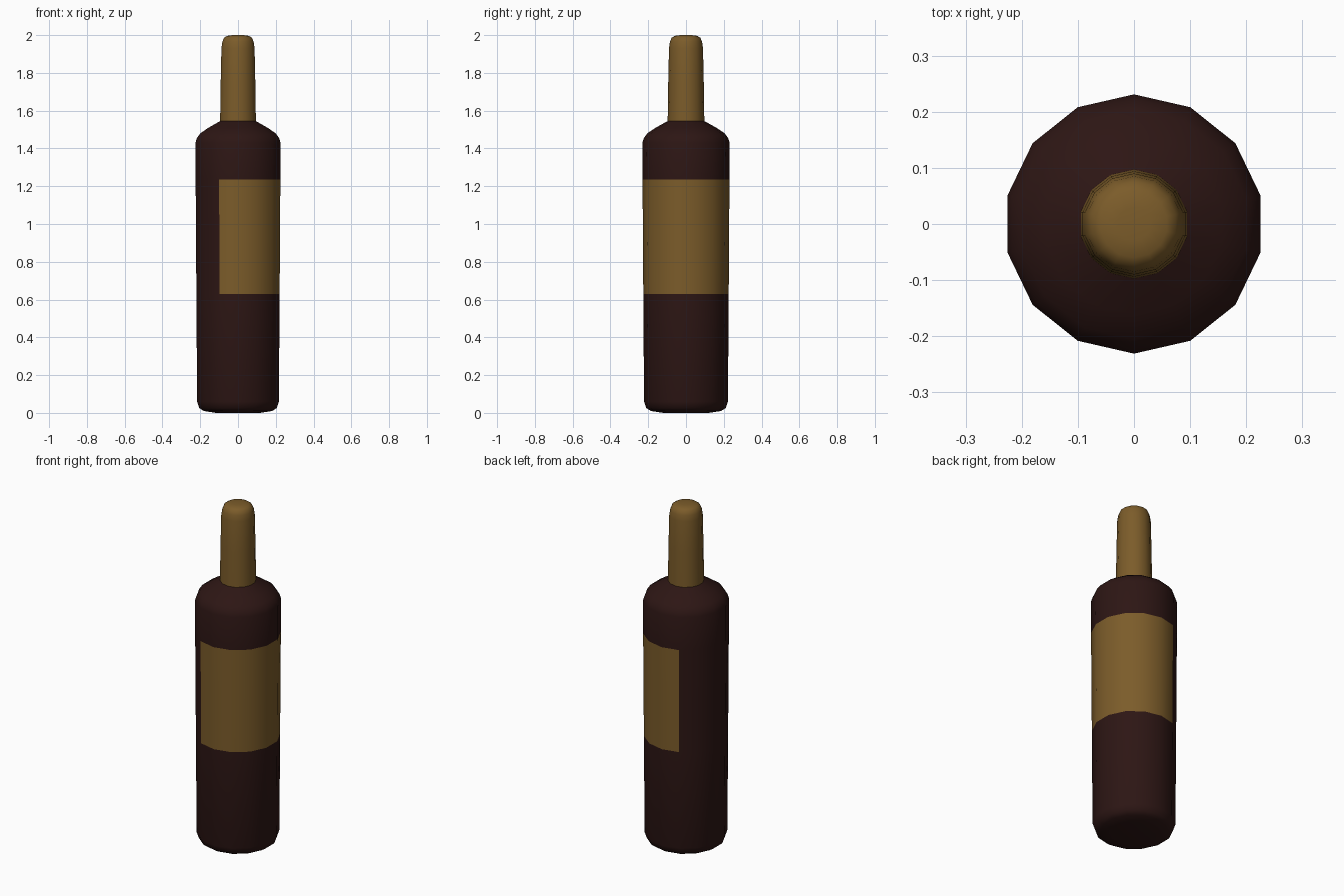
import bpy, bmesh, math

if "Cube" in bpy.data.objects:
    bpy.data.objects.remove(bpy.data.objects["Cube"])

SIDES = 14


def material(name, rgb):
    m = bpy.data.materials.new(name)
    m.diffuse_color = (*rgb, 1)
    m.use_nodes = True
    m.node_tree.nodes["Principled BSDF"].inputs["Base Color"].default_value = m.diffuse_color
    return m


def lathe(name, profile, mats, cap_bottom=False, cap_top=False, label=None):
    """Revolve (radius, z) points; label = (ring index, first side, side count) gets material 1."""
    bm = bmesh.new()
    rings = []
    for r, z in profile:
        angles = [math.pi / 2 + math.tau * i / SIDES for i in range(SIDES)]
        rings.append([bm.verts.new((r * math.cos(a), r * math.sin(a), z)) for a in angles])
    for k in range(len(rings) - 1):
        for i in range(SIDES):
            j = (i + 1) % SIDES
            f = bm.faces.new((rings[k][i], rings[k][j], rings[k + 1][j], rings[k + 1][i]))
            if label and k == label[0] and (i - label[1]) % SIDES < label[2]:
                f.material_index = 1
    if cap_bottom:
        bm.faces.new(rings[0][::-1])
    if cap_top:
        bm.faces.new(rings[-1])
    mesh = bpy.data.meshes.new(name)
    bm.to_mesh(mesh)
    bm.free()
    ob = bpy.data.objects.new(name, mesh)
    bpy.context.collection.objects.link(ob)
    for m in mats:
        mesh.materials.append(m)
    bpy.ops.object.select_all(action='DESELECT')
    ob.select_set(True)
    bpy.context.view_layer.objects.active = ob
    bpy.ops.object.shade_smooth_by_angle(angle=math.radians(50))
    return ob


glass = material("dark_glass", (0.026, 0.008, 0.007))
gold = material("gold_paper", (0.20, 0.107, 0.023))

# Glass body; the label covers the nine sides centred on +x
lathe("bottle_body",
      [(0.12, 0.0), (0.185, 0.01), (0.21, 0.025), (0.222, 0.06), (0.226, 0.63), (0.23, 1.235),
       (0.231, 1.43), (0.223, 1.455), (0.205, 1.48), (0.16, 1.51), (0.097, 1.545)],
      [glass, gold], cap_bottom=True, label=(4, SIDES - 8, 9))

# Foil sleeve over neck and cork
lathe("neck_foil",
      [(0.097, 1.545), (0.094, 1.75), (0.09, 1.93), (0.085, 1.965), (0.076, 1.986),
       (0.06, 1.996), (0.03, 2.0)],
      [gold], cap_top=True)
